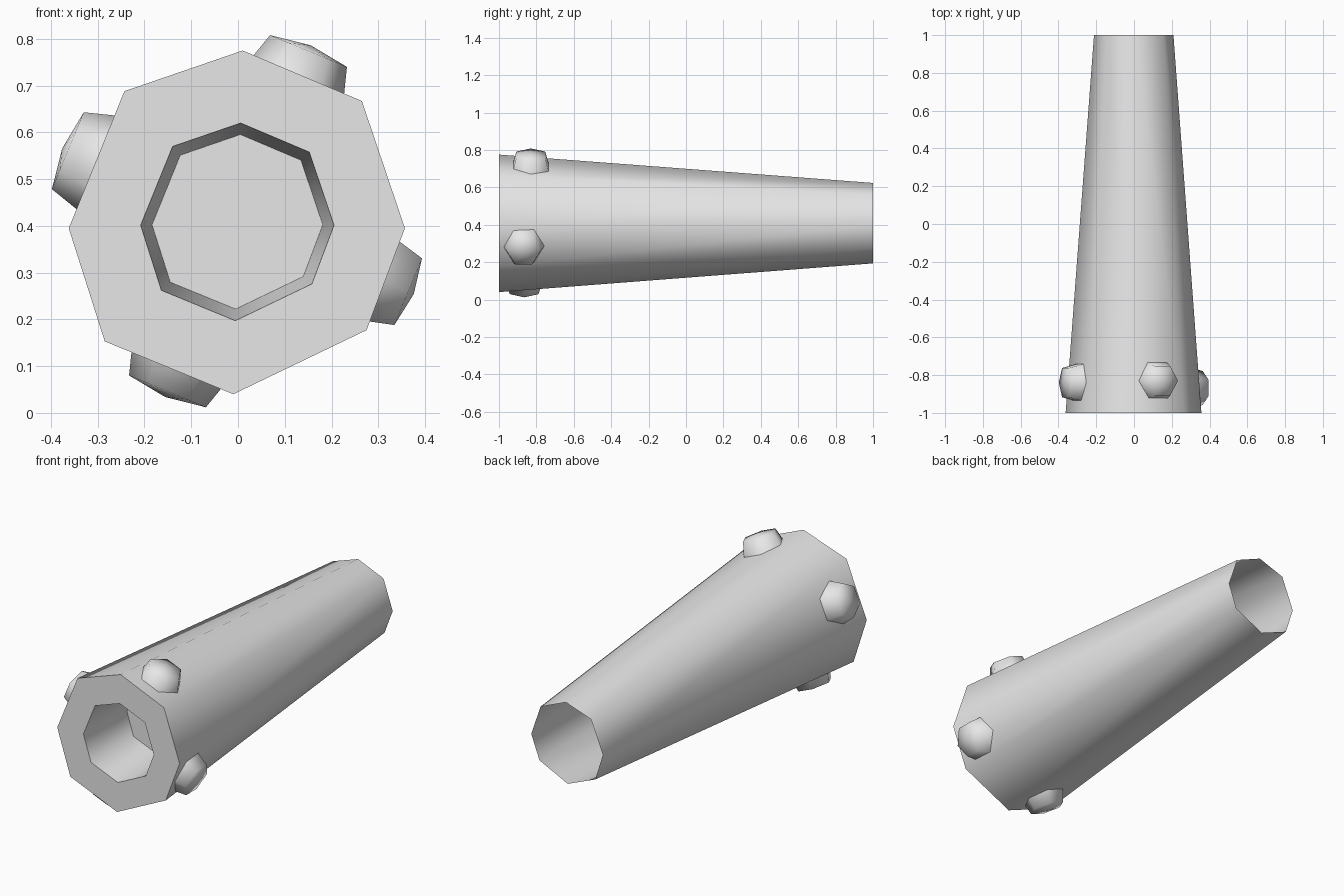
import bpy
import bmesh
from math import radians, cos, sin, tau
from mathutils import Matrix, Vector

cube = bpy.data.objects.get("Cube")
if cube:
    bpy.data.objects.remove(cube)

AXIS_Z = 0.41

grey = bpy.data.materials.new("light_grey")
grey.use_nodes = True
colour = (0.8, 0.8, 0.8, 1)
grey.diffuse_color = colour
grey.node_tree.nodes["Principled BSDF"].inputs["Base Color"].default_value = colour


def finish(bm, name, angle):
    """Turn a bmesh into a smooth-shaded object."""
    mesh = bpy.data.meshes.new(name)
    bmesh.ops.recalc_face_normals(bm, faces=bm.faces)
    bm.to_mesh(mesh)
    bm.free()
    obj = bpy.data.objects.new(name, mesh)
    bpy.context.collection.objects.link(obj)
    mesh.materials.append(grey)
    bpy.ops.object.select_all(action="DESELECT")
    obj.select_set(True)
    bpy.context.view_layer.objects.active = obj
    bpy.ops.object.shade_smooth_by_angle(angle=radians(angle))
    return obj


# Uneven eight-sided section of the tube, relative to its axis (x, z)
section = [(0.01, 0.365), (0.265, 0.257), (0.357, -0.015), (0.275, -0.233),
           (-0.01, -0.37), (-0.285, -0.257), (-0.362, -0.015), (-0.243, 0.278)]

# Tapered tube: open back rim, front rim, pocket mouth, pocket floor (y, scale)
stations = [(1, 0.585), (-1, 1), (-1, 0.575), (-0.67, 0.508)]
bm = bmesh.new()
rings = [[bm.verts.new((x * s, y, AXIS_Z + z * s)) for x, z in section]
         for y, s in stations]
for a, b in zip(rings, rings[1:]):
    for i in range(len(section)):
        j = (i + 1) % len(section)
        bm.faces.new((a[i], a[j], b[j], b[i]))
bm.faces.new(rings[-1])
finish(bm, "tapered_tube", 60)


def stud(name, angle, y, turn):
    """Six-sided tapered stud with a slightly domed cap, pointing outwards."""
    out = Vector((cos(angle), 0, sin(angle)))
    along = Vector((0, 1, 0))
    side = along.cross(out)
    bm = bmesh.new()
    levels = []
    for height, radius in ((0.31, 0.114), (0.394, 0.089)):
        levels.append([bm.verts.new((cos(a) * radius, sin(a) * radius, height))
                       for a in (turn + tau * k / 6 for k in range(6))])
    apex = bm.verts.new((0, 0, 0.407))
    low, top = levels
    for i in range(6):
        j = (i + 1) % 6
        bm.faces.new((low[i], low[j], top[j], top[i]))
        bm.faces.new((top[i], top[j], apex))
    bm.faces.new(low[::-1])
    frame = Matrix((side, along, out)).transposed().to_4x4()
    bm.transform(Matrix.Translation((0, y, AXIS_Z)) @ frame)
    finish(bm, name, 85)


# Four studs evenly spaced around the wide end
for name, degrees, y, turn in (("upper_stud", 67.5, -0.83, 0),
                               ("right_stud", 157.5, -0.84, 0),
                               ("lower_stud", 247.5, -0.865, 0),
                               ("left_stud", -22.5, -0.868, 30)):
    stud(name, radians(degrees), y, radians(turn))
